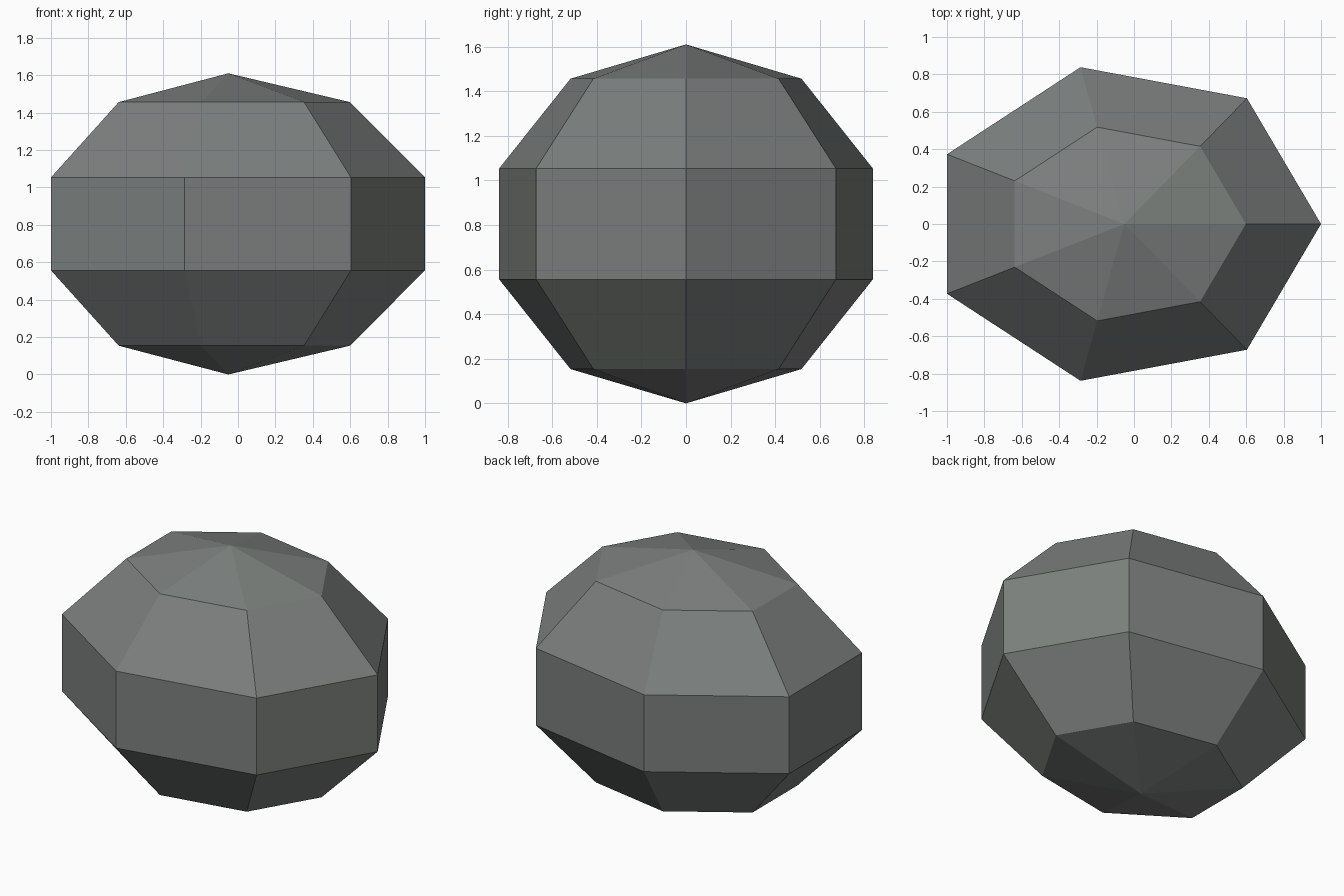
import bpy, bmesh, math
from mathutils import Matrix

if "Cube" in bpy.data.objects:
    bpy.data.objects.remove(bpy.data.objects["Cube"])

# Single stone colour
stone_grey = bpy.data.materials.new("stone_grey")
stone_grey.diffuse_color = (0.20, 0.215, 0.205, 1.0)
stone_grey.use_nodes = True
stone_grey.node_tree.nodes["Principled BSDF"].inputs["Base Color"].default_value = stone_grey.diffuse_color

# Low-poly boulder: seven-sided, five-band sphere
bm = bmesh.new()
bmesh.ops.create_uvsphere(bm, u_segments=7, v_segments=5, radius=1.0)

# Turn it so one corner points along +x
corner = max(bm.verts, key=lambda v: math.hypot(v.co.x, v.co.y))
turn = Matrix.Rotation(-math.atan2(corner.co.y, corner.co.x), 4, 'Z')
bmesh.ops.transform(bm, matrix=turn, verts=bm.verts)

# Stretch into an oval and stand it on the floor, centred in x
stretch = Matrix.Diagonal((1.106, 0.904, 0.805, 1.0))
bmesh.ops.transform(bm, matrix=Matrix.Translation((-0.052, 0, 0.805)) @ stretch,
                    verts=bm.verts)
bmesh.ops.recalc_face_normals(bm, faces=bm.faces)

mesh = bpy.data.meshes.new("boulder")
bm.to_mesh(mesh)
bm.free()
mesh.materials.append(stone_grey)
boulder = bpy.data.objects.new("boulder", mesh)
bpy.context.collection.objects.link(boulder)
